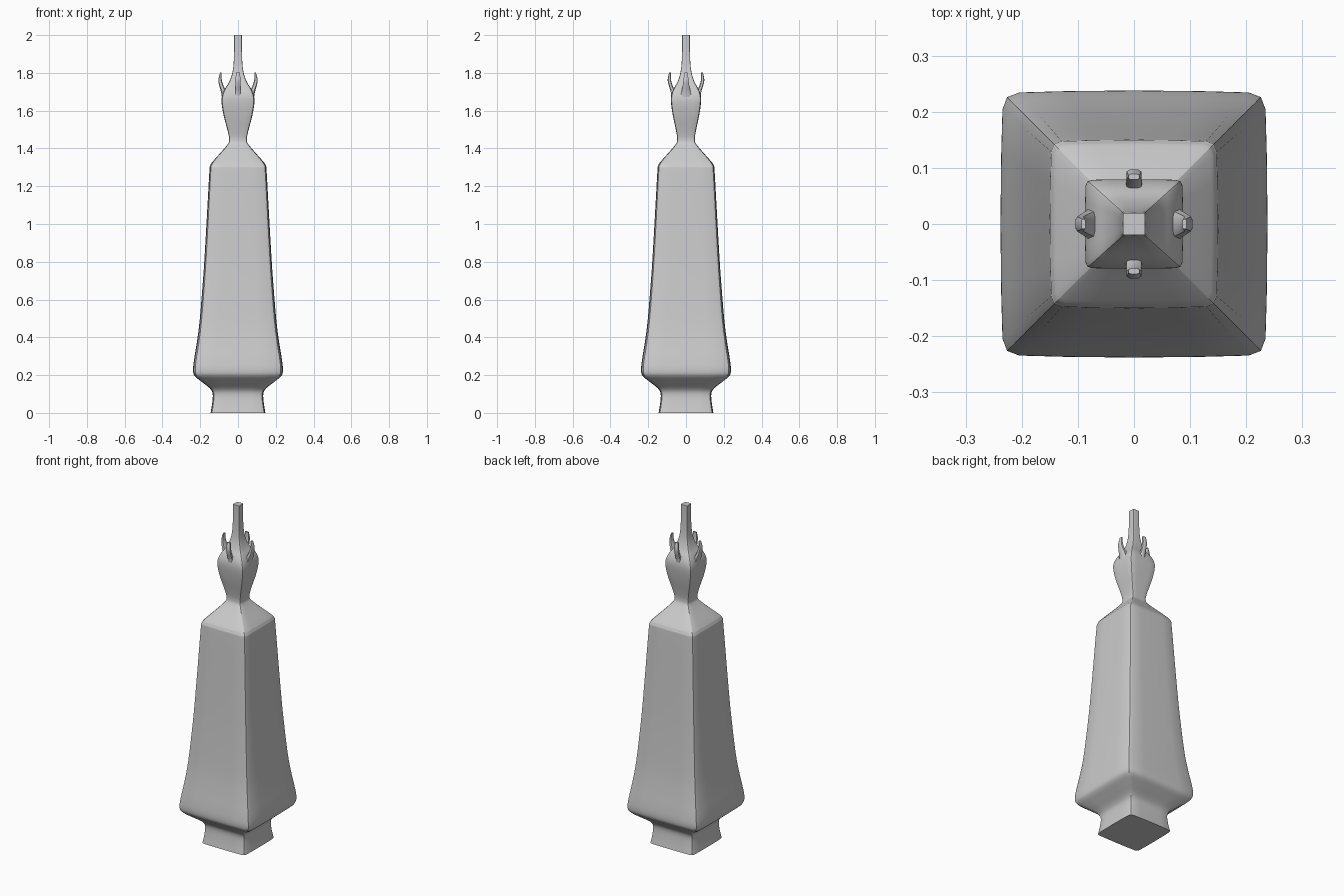
import bpy, bmesh, math
from mathutils import Vector

if "Cube" in bpy.data.objects:
    bpy.data.objects.remove(bpy.data.objects["Cube"])

grey = bpy.data.materials.new("plain grey")
grey.diffuse_color = (0.6, 0.6, 0.6, 1)
grey.use_nodes = True
grey.node_tree.nodes["Principled BSDF"].inputs["Base Color"].default_value = grey.diffuse_color


def catmull(points, steps):
    """Smooth curve through tuples of any length."""
    pts = [Vector(p) for p in points]
    out = []
    for i in range(len(pts) - 1):
        a, b, c, d = pts[max(i - 1, 0)], pts[i], pts[i + 1], pts[min(i + 2, len(pts) - 1)]
        for s in range(steps):
            t = s / steps
            out.append(b + 0.5 * t * (c - a + t * (2 * a - 5 * b + 4 * c - d
                                                   + t * (3 * (b - c) + d - a))))
    return out + [pts[-1]]


def loft(name, rings, angle):
    """Skin a list of equal rings and cap both ends."""
    bm = bmesh.new()
    loops = [[bm.verts.new(p) for p in ring] for ring in rings]
    n = len(loops[0])
    for lo, hi in zip(loops, loops[1:]):
        for i in range(n):
            bm.faces.new((lo[i], lo[(i + 1) % n], hi[(i + 1) % n], hi[i]))
    bm.faces.new(loops[0][::-1])
    bm.faces.new(loops[-1])
    bmesh.ops.recalc_face_normals(bm, faces=bm.faces)
    mesh = bpy.data.meshes.new(name)
    bm.to_mesh(mesh)
    bm.free()
    mesh.materials.append(grey)
    ob = bpy.data.objects.new(name, mesh)
    bpy.context.collection.objects.link(ob)
    bpy.ops.object.select_all(action='DESELECT')
    ob.select_set(True)
    bpy.context.view_layer.objects.active = ob
    bpy.ops.object.shade_smooth_by_angle(angle=math.radians(angle))
    return ob


# Bowed square section with a crease on each corner
side = [(1, -0.86), (1, -0.5), (1, 0), (1, 0.5), (1, 0.86), (0.95, 0.95)]
bow = [0.985, 0.995, 1.0, 0.995, 0.985, 0.95]
section = []
for k in range(4):
    c, s = round(math.cos(k * math.pi / 2)), round(math.sin(k * math.pi / 2))
    section += [(b * c - v * s, b * s + v * c) for (_, v), b in zip(side, bow)]

# Tower profile: height, half width in x, half width in y
profile = [(0, .145, .145), (.05, .137, .137), (.10, .134, .134), (.13, .149, .149),
           (.165, .193, .193), (.195, .229, .229), (.225, .238, .238), (.28, .233, .233),
           (.38, .217, .217), (.50, .202, .202), (.75, .182, .182), (1.0, .167, .167),
           (1.27, .152, .152), (1.31, .147, .147), (1.335, .13, .13), (1.415, .06, .06),
           (1.445, .047, .047), (1.49, .054, .052), (1.57, .075, .069), (1.64, .087, .079),
           (1.68, .084, .078), (1.715, .07, .066), (1.75, .048, .046), (1.80, .030, .030),
           (1.87, .022, .022), (2.0, .020, .020)]
loft("tower", [[(x * hx, y * hy, z) for x, y in section]
               for z, hx, hy in catmull(profile, 4)], 30)

# Curled prongs: distance out, height, half thickness, half width
broad = [(.066, 1.66, .018, .030), (.076, 1.70, .014, .024), (.089, 1.735, .011, .017),
         (.095, 1.765, .009, .013), (.090, 1.803, .004, .009)]
slim = [(.062, 1.66, .014, .015), (.069, 1.70, .012, .014), (.082, 1.735, .010, .013),
        (.088, 1.765, .009, .013), (.084, 1.803, .005, .010)]
corners = [(-1, -.6), (-.6, -1), (.6, -1), (1, -.6), (1, .6), (.6, 1), (-.6, 1), (-1, .6)]
names = ["right_prong", "back_prong", "left_prong", "front_prong"]
for k, name in enumerate(names):
    c, s = math.cos(k * math.pi / 2), math.sin(k * math.pi / 2)
    rings = []
    for out, z, thick, wide in catmull(slim if k % 2 else broad, 4):
        ring = [(out + u * thick, v * wide) for u, v in corners]
        rings.append([(x * c - y * s, x * s + y * c, z) for x, y in ring])
    loft(name, rings, 50)
